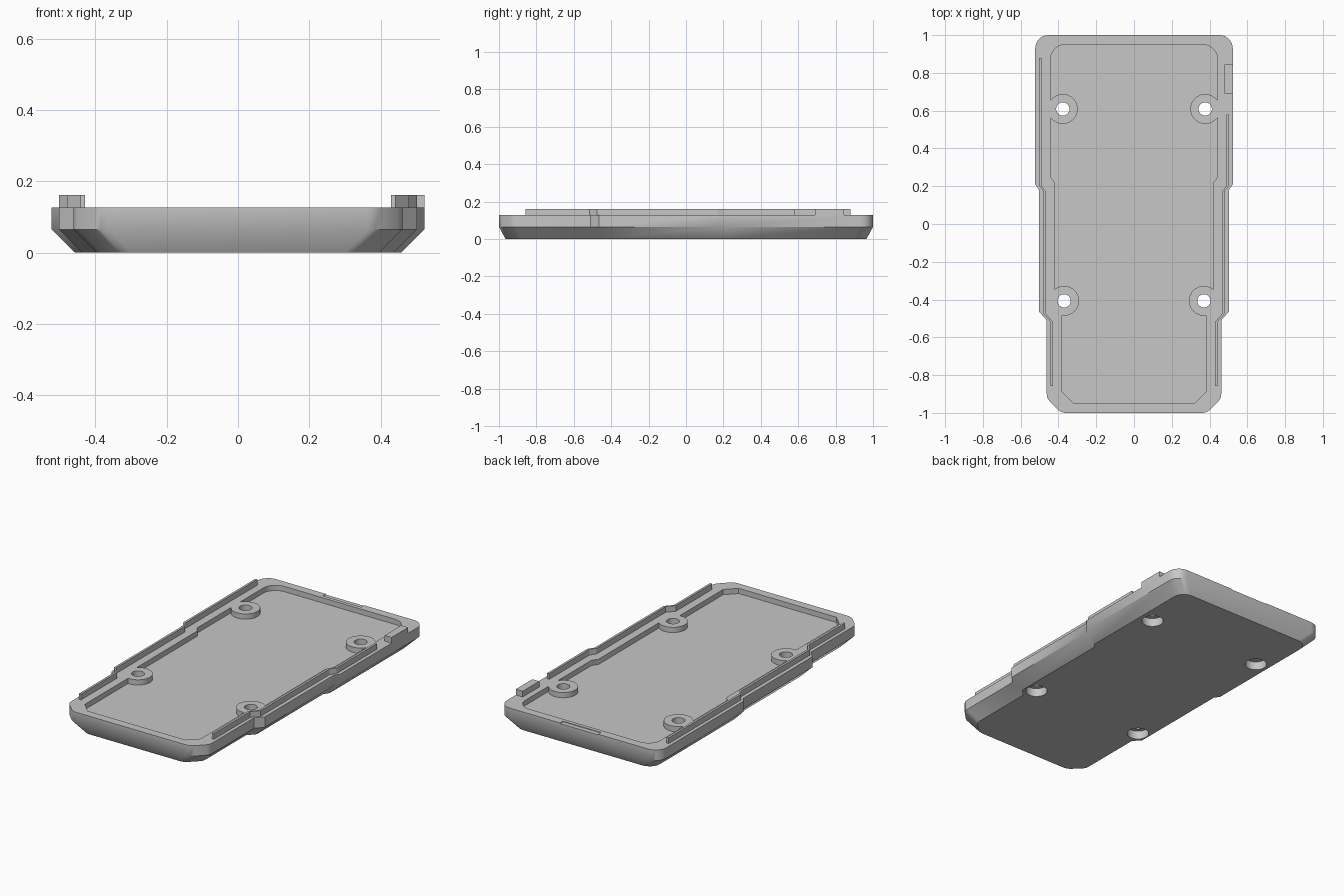
import bpy
import bmesh
from math import cos, sin, pi, radians

cube = bpy.data.objects.get("Cube")
if cube:
    bpy.data.objects.remove(cube)

grey = bpy.data.materials.new("light_grey")
grey.use_nodes = True
grey.diffuse_color = (0.57, 0.57, 0.57, 1)
grey.node_tree.nodes["Principled BSDF"].inputs["Base Color"].default_value = (0.57, 0.57, 0.57, 1)

RIM, WAIST, FLOOR, RIB_TOP = 0.127, 0.065, 0.096, 0.161


def loft(name, loops):
    """Solid through matching loops of 3D points, capped at both ends."""
    bm = bmesh.new()
    rings = [[bm.verts.new(p) for p in loop] for loop in loops]
    n = len(rings[0])
    for a, b in zip(rings, rings[1:]):
        for i in range(n):
            j = (i + 1) % n
            bm.faces.new((a[i], a[j], b[j], b[i]))
    bm.faces.new(rings[0][::-1])
    bm.faces.new(rings[-1])
    bmesh.ops.recalc_face_normals(bm, faces=bm.faces)
    mesh = bpy.data.meshes.new(name)
    bm.to_mesh(mesh)
    bm.free()
    mesh.materials.append(grey)
    obj = bpy.data.objects.new(name, mesh)
    bpy.context.collection.objects.link(obj)
    return obj


def prism(name, outline, z0, z1):
    return loft(name, [[(x, y, z) for x, y in outline] for z in (z0, z1)])


def cylinder(name, centre, r, z0, z1, n=40):
    ring = [(centre[0] + r * cos(2 * pi * i / n), centre[1] + r * sin(2 * pi * i / n)) for i in range(n)]
    return prism(name, ring, z0, z1)


def activate(obj):
    bpy.ops.object.select_all(action='DESELECT')
    obj.select_set(True)
    bpy.context.view_layer.objects.active = obj


def cut(target, tool):
    """Subtract the tool from the target and discard it."""
    tool.hide_render = True
    mod = target.modifiers.new("cut", 'BOOLEAN')
    mod.operation, mod.solver, mod.object = 'DIFFERENCE', 'EXACT', tool
    activate(target)
    bpy.ops.object.modifier_apply(modifier=mod.name)
    bpy.data.objects.remove(tool)


def arc(cx, cy, r, steps=8):
    return [(cx + r * cos(pi / 2 * i / steps), cy + r * sin(pi / 2 * i / steps)) for i in range(steps + 1)]


def mirrored(half):
    return half + [(-x, y) for x, y in reversed(half)]


# Tray shell: stepped outline with a sloping underside
outer = mirrored([(0.365, -1), (0.385, -0.995), (0.40, -0.985), (0.45, -0.935), (0.459, -0.92),
                  (0.462, -0.90), (0.462, -0.51), (0.502, -0.465), (0.502, 0.18), (0.523, 0.21)]
                 + arc(0.453, 0.93, 0.07))
base = [(x - 0.065 * (1 if x > 0 else -1), y * 0.965, 0) for x, y in outer]
tray = loft("tray", [base] + [[(x, y, z) for x, y in outer] for z in (WAIST, RIM)])

# Shallow interior that leaves four bosses standing flush with the rim
screws = [(side * x, y) for x, y in [(0.377, 0.609), (0.37, -0.407)] for side in (-1, 1)]
inner = mirrored([(0.32, -0.95), (0.38, -0.89), (0.38, -0.48), (0.42, -0.43), (0.42, 0.22),
                  (0.443, 0.25)] + arc(0.363, 0.87, 0.08))
interior = prism("interior_cutter", inner, FLOOR, 0.3)
for c in screws:
    cut(interior, cylinder("boss", c, 0.079, 0, 0.5))
cut(tray, interior)

# Screw holes with counterbores underneath
for c in screws:
    cut(tray, cylinder("counterbore", c, 0.06, -0.1, 0.05))
    cut(tray, cylinder("screw_hole", c, 0.035, -0.1, 0.3))

# Shallow notch in the back rim
notch = [(-0.125, 0.972), (0.125, 0.972), (0.125, 1.1), (-0.125, 1.1)]
cut(tray, prism("notch_cutter", notch, RIM - 0.004, 0.3))

# Thin locating ribs that follow the side steps
for name, side, end in [("left_rib", 1, 0.58), ("right_rib", -1, 0.88)]:
    edge = [(0.503, end), (0.503, 0.205), (0.48, 0.172), (0.48, -0.475), (0.442, -0.517), (0.442, -0.857)]
    strip = edge + [(x - 0.013, y) for x, y in reversed(edge)]
    prism(name, [(side * x, y) for x, y in strip], RIM - 0.01, RIB_TOP)

# Latch block on the left rim
latch = [(0.478, 0.69), (0.523, 0.69), (0.523, 0.845), (0.478, 0.845)]
prism("latch_block", latch, RIM - 0.01, RIB_TOP)

activate(tray)
bpy.ops.object.shade_smooth_by_angle(angle=radians(40))
